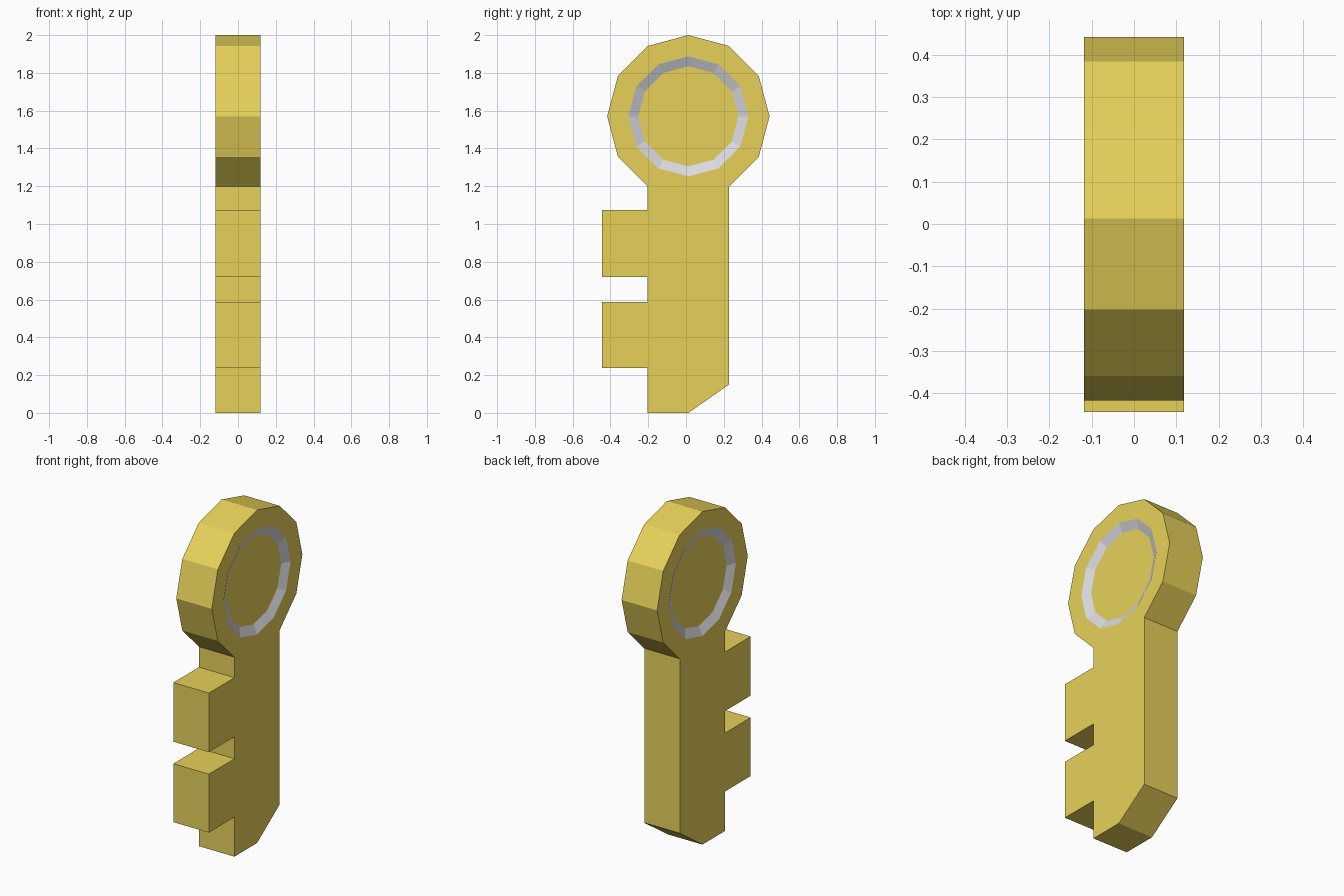
import bpy, bmesh, math

if "Cube" in bpy.data.objects:
    bpy.data.objects.remove(bpy.data.objects["Cube"])

HALF = 0.118                      # half thickness in x
CY, CZ, R = 0.0125, 1.57, 0.43    # bow centre and radius
SIDES = 12


def material(name, color):
    m = bpy.data.materials.new(name)
    m.diffuse_color = color
    m.use_nodes = True
    m.node_tree.nodes["Principled BSDF"].inputs["Base Color"].default_value = m.diffuse_color
    return m


bm = bmesh.new()


def points(coords):
    return [bm.verts.new((-HALF, y, z)) for y, z in coords]


# Bow: twelve-sided head with a vertex at the bottom (index 0)
bow = points([(CY + R * math.sin(2 * math.pi * i / SIDES),
               CZ - R * math.cos(2 * math.pi * i / SIDES)) for i in range(SIDES)])
bm.faces.new(bow)

# Shaft with slanted tip, sharing the bow's lowest three corners
left, right = CY - R / 2, CY + R / 2
tip = points([(right, 0.15), (CY, 0), (left, 0)])
teeth_z = [(0.237, 0.588), (0.72, 1.075)]
roots = [points([(left, a), (left, b)]) for a, b in teeth_z]
bm.faces.new([bow[-1], bow[0], bow[1]] + tip + roots[0] + roots[1])

# Teeth
for (low, high), (a, b) in zip(roots, teeth_z):
    outer = points([(-0.445, a), (-0.445, b)])
    bm.faces.new([low, outer[0], outer[1], high])

# Thickness
bmesh.ops.recalc_face_normals(bm, faces=bm.faces[:])
ext = bmesh.ops.extrude_face_region(bm, geom=bm.faces[:], use_keep_orig=True)
bmesh.ops.translate(bm, vec=(2 * HALF, 0, 0),
                    verts=[v for v in ext["geom"] if isinstance(v, bmesh.types.BMVert)])
bmesh.ops.recalc_face_normals(bm, faces=bm.faces[:])

# Shallow recess with a silver sloped rim on both sides of the bow
caps = [f for f in bm.faces
        if len(f.verts) == SIDES and all(v.co.z > 1.1 for v in f.verts)]
apothem = math.cos(math.pi / SIDES)
for cap in caps:
    bmesh.ops.inset_region(bm, faces=[cap], thickness=0.112 * apothem, use_even_offset=True)
    rim = bmesh.ops.inset_region(bm, faces=[cap], thickness=0.053 * apothem,
                                 use_even_offset=True)
    inward = -0.025 if cap.normal.x > 0 else 0.025
    bmesh.ops.translate(bm, vec=(inward, 0, 0), verts=cap.verts[:])
    for f in rim["faces"]:
        f.material_index = 1

bm.normal_update()
mesh = bpy.data.meshes.new("key")
bm.to_mesh(mesh)
bm.free()
mesh.materials.append(material("gold", (0.80, 0.64, 0.10, 1)))
mesh.materials.append(material("silver", (0.70, 0.70, 0.74, 1)))
bpy.context.collection.objects.link(bpy.data.objects.new("key", mesh))
